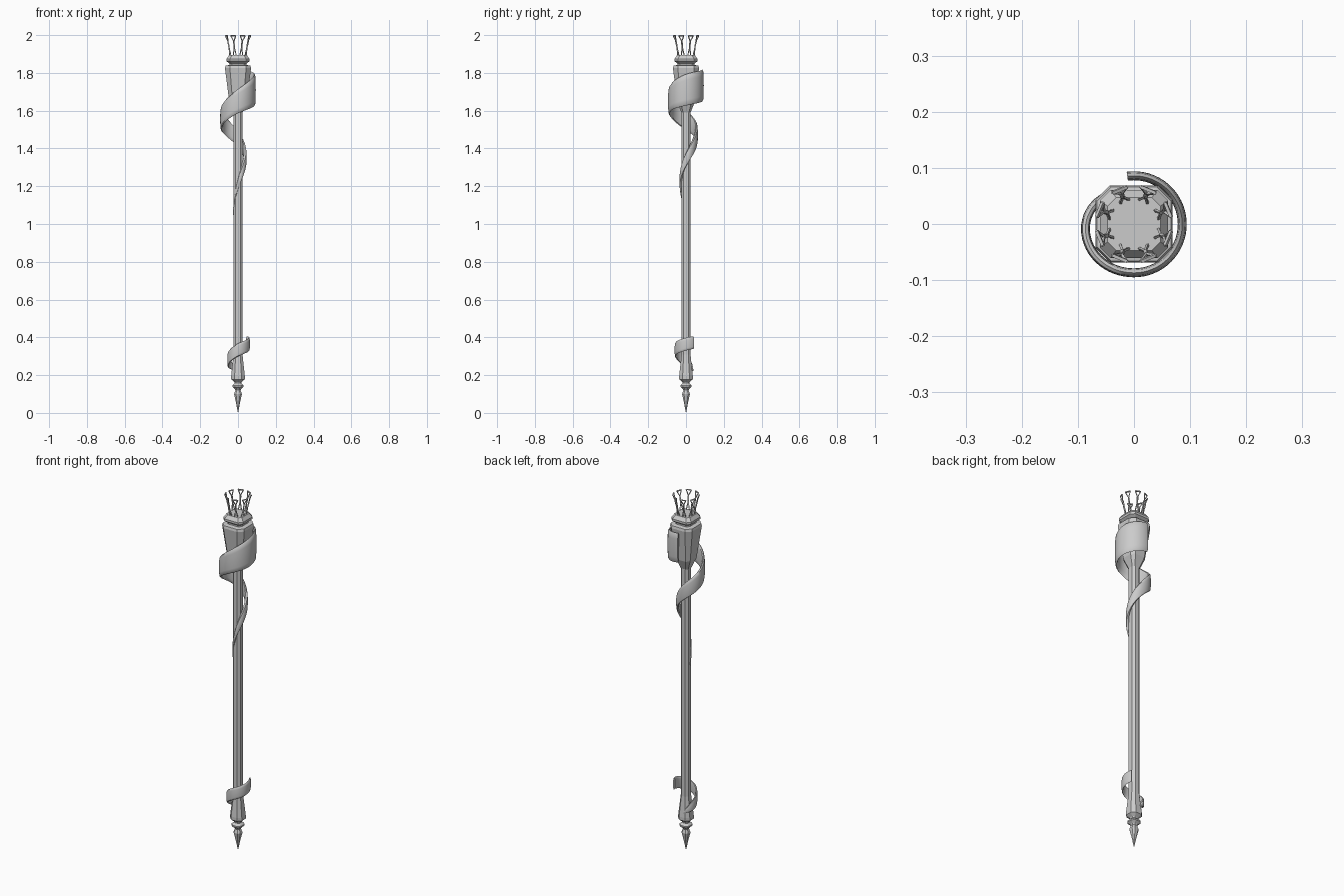
import bpy, bmesh, math
from mathutils import Vector

if "Cube" in bpy.data.objects:
    bpy.data.objects.remove(bpy.data.objects["Cube"])


def finish(name, bm, smooth=False):
    bmesh.ops.recalc_face_normals(bm, faces=bm.faces)
    me = bpy.data.meshes.new(name)
    bm.to_mesh(me)
    bm.free()
    ob = bpy.data.objects.new(name, me)
    bpy.context.collection.objects.link(ob)
    if smooth:
        bpy.ops.object.select_all(action='DESELECT')
        bpy.context.view_layer.objects.active = ob
        ob.select_set(True)
        bpy.ops.object.shade_smooth_by_angle(angle=math.radians(40))
    return ob


def loft(bm, rings):
    """Skin a list of closed rings and cap both ends."""
    vs = [[bm.verts.new(p) for p in r] for r in rings]
    n = len(vs[0])
    for a, b in zip(vs, vs[1:]):
        for i in range(n):
            j = (i + 1) % n
            bm.faces.new((a[i], a[j], b[j], b[i]))
    bm.faces.new(vs[0][::-1])
    bm.faces.new(vs[-1])


def octagon(r, z, flat):
    """Chamfered square: half width r, flat = half length of main sides."""
    f = r * flat
    return [(r, -f, z), (r, f, z), (f, r, z), (-f, r, z),
            (-r, f, z), (-r, -f, z), (-f, -r, z), (f, -r, z)]


def faceted(name, profile, flat):
    bm = bmesh.new()
    loft(bm, [octagon(r, z, flat) for r, z in profile])
    return finish(name, bm)


def catmull(keys, t):
    i = min(int(t), len(keys) - 2)
    u = t - i
    p = [keys[max(0, min(len(keys) - 1, i + k))] for k in (-1, 0, 1, 2)]
    return [0.5 * (2 * b + (c - a) * u + (2 * a - 5 * b + 4 * c - d) * u * u
                   + (3 * b - a - 3 * c + d) * u ** 3) for a, b, c, d in zip(*p)]


def ribbon(name, keys, thick, steps):
    """keys: angle from +y going clockwise, radius, height, half width."""
    bm = bmesh.new()
    rings = []
    total = (len(keys) - 1) * steps
    for s in range(total + 1):
        ang, r, z, hw = catmull(keys, s / steps)
        a = math.radians(ang)
        hw = max(hw, 0.002)
        th = min(thick, hw * 0.5)
        ring = []
        for k in range(12):
            q = 2 * math.pi * k / 12
            c, sn = math.cos(q), math.sin(q)
            rad = r - th + th * math.copysign(abs(c) ** 0.6, c)
            h = z + hw * math.copysign(abs(sn) ** 0.7, sn)
            ring.append((rad * math.sin(a), rad * math.cos(a), h))
        rings.append(ring)
    loft(bm, rings)
    return finish(name, bm, True)


# Shaft, head, collar and foot
faceted("shaft", [(0.024, 0.28), (0.024, 1.64)], 0.5)
faceted("head", [(0.024, 1.59), (0.04, 1.63), (0.046, 1.645),
                 (0.069, 1.825), (0.066, 1.838), (0.045, 1.842)], 0.62)
faceted("collar", [(0.045, 1.838), (0.045, 1.85), (0.061, 1.862),
                   (0.061, 1.874), (0.047, 1.894)], 0.68)
faceted("foot", [(0.0005, 0.0), (0.011, 0.055), (0.021, 0.10), (0.014, 0.12),
                 (0.018, 0.128), (0.030, 0.138), (0.030, 0.146), (0.018, 0.157),
                 (0.020, 0.164), (0.036, 0.178), (0.036, 0.196),
                 (0.026, 0.29), (0.024, 0.31)], 0.5)

# Spiral ribbons
ribbon("upper_ribbon", [
    (-8, 0.094, 1.735, 0.083), (90, 0.094, 1.71, 0.083),
    (180, 0.095, 1.65, 0.064), (270, 0.094, 1.55, 0.052),
    (360, 0.060, 1.45, 0.042), (450, 0.045, 1.34, 0.036),
    (540, 0.034, 1.21, 0.028), (625, 0.026, 1.05, 0.004)], 0.008, 16)
ribbon("lower_ribbon", [
    (50, 0.066, 0.372, 0.033), (90, 0.063, 0.364, 0.034),
    (180, 0.060, 0.333, 0.034), (270, 0.056, 0.275, 0.032),
    (345, 0.040, 0.225, 0.004)], 0.005, 14)


# Crown prongs: thin struts, splayed at the base, open triangle at the top
def bar(bm, a, b, w):
    d = (b - a).normalized()
    u = d.cross(Vector((0.3, 0.5, 0.8))).normalized() * w
    v = d.cross(u)
    loft(bm, [[p + u, p + v, p - u, p - v] for p in (a, b)])


bm = bmesh.new()
for k in range(8):
    ang = math.radians(22.5 + 45 * k)
    out = Vector((math.cos(ang), math.sin(ang), 0))
    tan = Vector((-math.sin(ang), math.cos(ang), 0))

    def pt(r, t, z):
        return out * r + tan * t + Vector((0, 0, z))
    waist, fork = pt(0.052, 0, 1.94), pt(0.058, 0, 1.967)
    left, right = pt(0.066, -0.014, 1.996), pt(0.066, 0.014, 1.996)
    bar(bm, pt(0.044, -0.008, 1.893), waist, 0.003)
    bar(bm, pt(0.044, 0.008, 1.893), waist, 0.003)
    bar(bm, waist, fork, 0.0045)
    bar(bm, fork, left, 0.003)
    bar(bm, fork, right, 0.003)
    bar(bm, left, right, 0.004)
finish("crown_prongs", bm)
